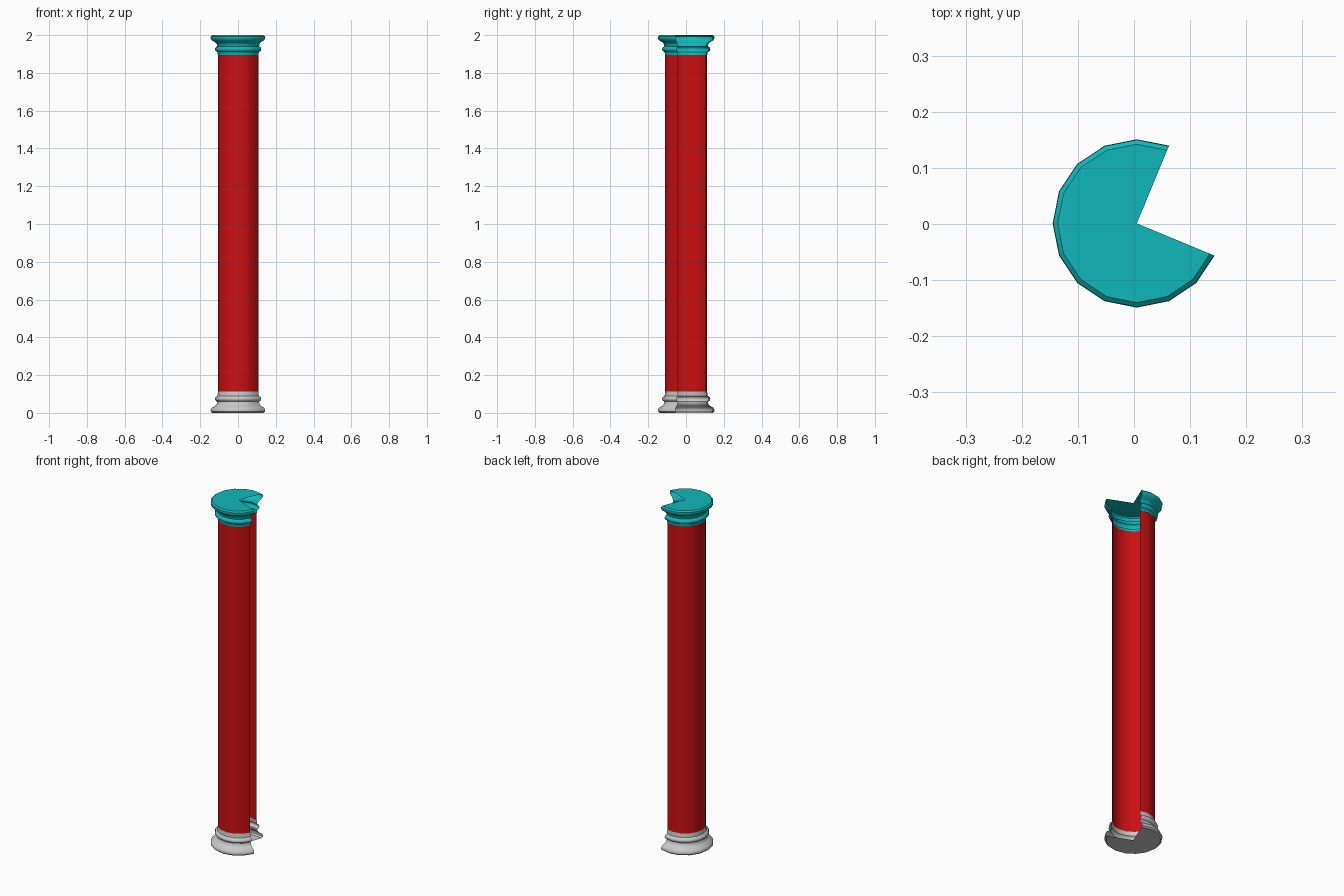
import bpy, bmesh
from math import radians
from mathutils import Matrix, Vector

if "Cube" in bpy.data.objects:
    bpy.data.objects.remove(bpy.data.objects["Cube"])

AXIS = Vector((0.005, 0.001, 0))
START, SWEEP, STEPS = radians(67.5), radians(270), 12   # three-quarter round, open wedge


def material(name, rgb):
    m = bpy.data.materials.new(name)
    m.use_nodes = True
    m.diffuse_color = (*rgb, 1)
    m.node_tree.nodes["Principled BSDF"].inputs["Base Color"].default_value = (*rgb, 1)
    return m


def lathe(name, profile, mat):
    """Sweep a (radius, height) profile into an open thin shell."""
    bm = bmesh.new()
    turn = Matrix.Rotation(START, 4, 'Z')
    verts = [bm.verts.new(turn @ Vector((r, 0, z)) + AXIS) for r, z in profile]
    edges = [bm.edges.new(pair) for pair in zip(verts, verts[1:])]
    bmesh.ops.spin(bm, geom=verts + edges, cent=AXIS, axis=(0, 0, 1),
                   angle=SWEEP, steps=STEPS)
    bmesh.ops.remove_doubles(bm, verts=bm.verts, dist=0.0005)
    bmesh.ops.recalc_face_normals(bm, faces=bm.faces)
    # Turn the shell outwards
    far = min(bm.faces, key=lambda f: f.calc_center_median().x)
    if far.normal.x > 0:
        bmesh.ops.reverse_faces(bm, faces=bm.faces)
    mesh = bpy.data.meshes.new(name)
    bm.to_mesh(mesh)
    bm.free()
    mesh.materials.append(mat)
    obj = bpy.data.objects.new(name, mesh)
    bpy.context.collection.objects.link(obj)
    bpy.ops.object.select_all(action='DESELECT')
    obj.select_set(True)
    bpy.context.view_layer.objects.active = obj
    bpy.ops.object.shade_smooth_by_angle(angle=radians(40))
    return obj


# Moulding from the closed outer end towards the shaft: (radius, distance from end)
moulding = [(0, 0), (0.141, 0), (0.149, 0.007), (0.15, 0.016), (0.144, 0.027),
            (0.126, 0.038), (0.117, 0.048), (0.116, 0.06), (0.125, 0.066),
            (0.128, 0.074), (0.125, 0.083), (0.114, 0.09), (0.112, 0.105)]

lathe("column_base", moulding + [(0.111, 0.113)],
      material("light grey stone", (0.58, 0.58, 0.58)))
lathe("column_shaft", [(0.111, 0.113), (0.111, 1.895)],
      material("red paint", (0.6, 0.005, 0.006)))
lathe("column_capital", [(r, 2 - d) for r, d in moulding],
      material("teal paint", (0.005, 0.48, 0.49)))
